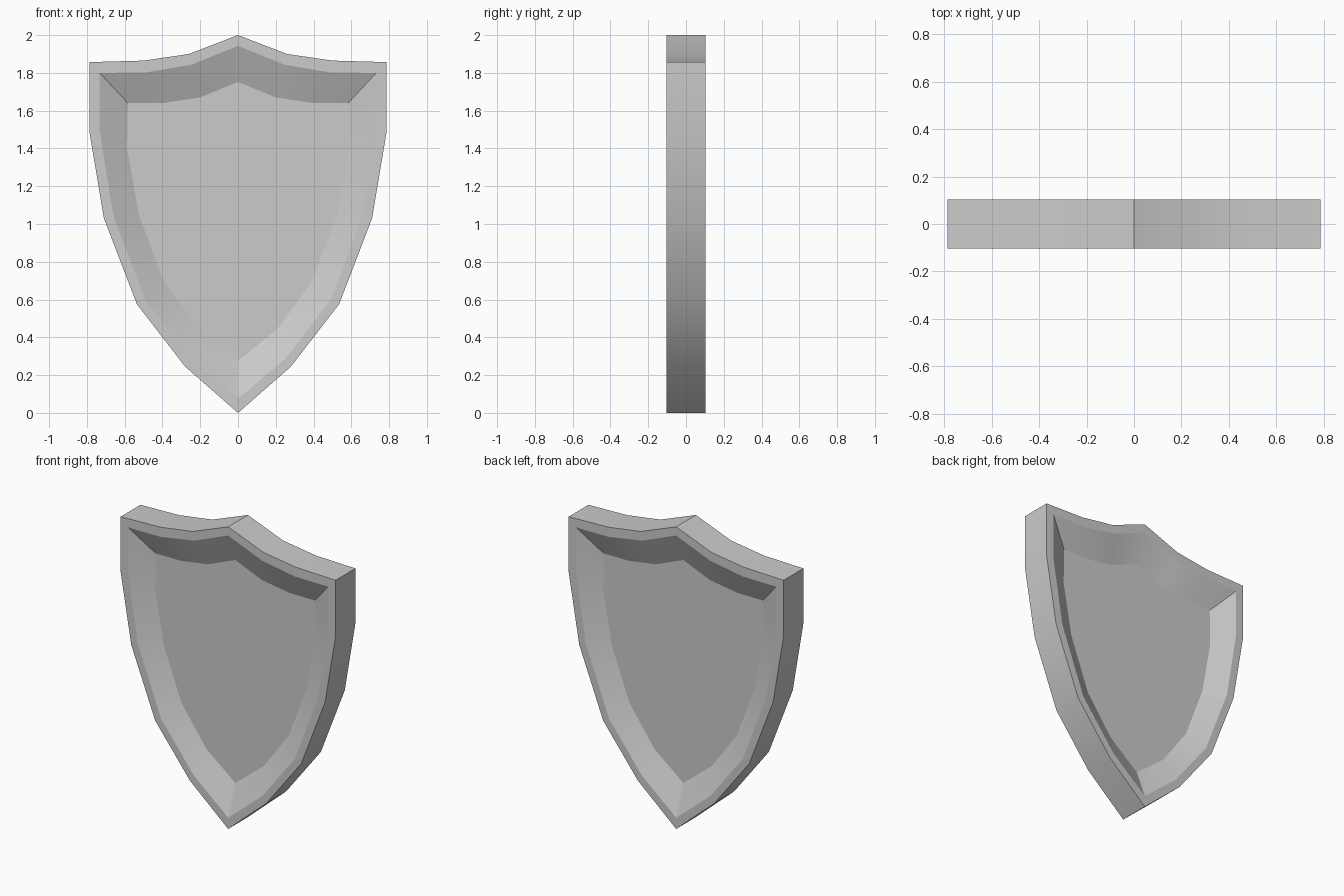
import bpy, bmesh, math

if "Cube" in bpy.data.objects:
    bpy.data.objects.remove(bpy.data.objects["Cube"])

# Right-half profiles (x, z), from top point round to bottom tip
OUTER = [(0, 2.0), (0.26, 1.90), (0.5, 1.865), (0.787, 1.857), (0.787, 1.49),
         (0.71, 1.03), (0.535, 0.575), (0.28, 0.245), (0, 0.0)]
RIM = [(0, 1.943), (0.247, 1.843), (0.49, 1.802), (0.732, 1.80), (0.732, 1.49),
       (0.66, 1.045), (0.492, 0.60), (0.25, 0.285), (0, 0.075)]
PANEL = [(0, 1.752), (0.2, 1.67), (0.4, 1.64), (0.583, 1.64), (0.587, 1.40),
         (0.525, 1.05), (0.392, 0.695), (0.21, 0.445), (0, 0.275)]
HALF, PANEL_Y = 0.103, 0.028


def ring(bm, half, y):
    """Closed loop of vertices mirrored across x = 0."""
    loop = half + [(-x, z) for x, z in half[-2:0:-1]]
    return [bm.verts.new((x, y, z)) for x, z in loop]


def bridge(bm, a, b):
    n = len(a)
    for i in range(n):
        j = (i + 1) % n
        bm.faces.new((a[i], a[j], b[j], b[i]))


# Shield: recessed panel, sloping wall and flat rim on both faces, joined by the edge
bm = bmesh.new()
sections = [(PANEL, -PANEL_Y), (RIM, -HALF), (OUTER, -HALF),
            (OUTER, HALF), (RIM, HALF), (PANEL, PANEL_Y)]
rings = [ring(bm, half, y) for half, y in sections]
for a, b in zip(rings, rings[1:]):
    bridge(bm, a, b)
bm.faces.new(rings[0])
bm.faces.new(rings[-1])
bmesh.ops.recalc_face_normals(bm, faces=bm.faces)

mesh = bpy.data.meshes.new("shield")
bm.to_mesh(mesh)
bm.free()
shield = bpy.data.objects.new("shield", mesh)
bpy.context.collection.objects.link(shield)

# Blend the faceted outline, keep rim and panel borders sharp
bpy.context.view_layer.objects.active = shield
shield.select_set(True)
bpy.ops.object.shade_smooth_by_angle(angle=math.radians(22))
